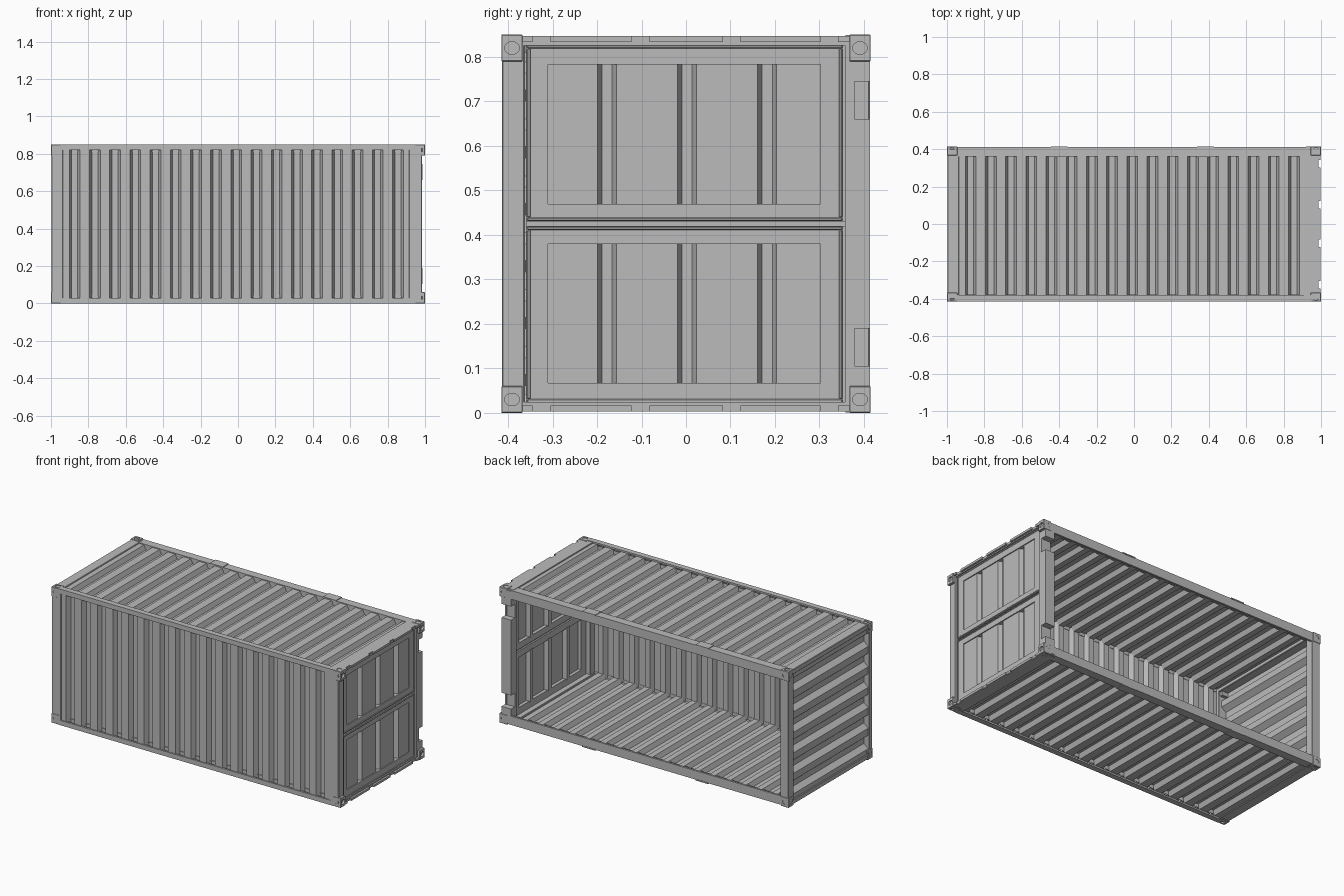
import bpy, bmesh, math
from mathutils import Vector, Matrix

cube = bpy.data.objects.get("Cube")
if cube:
    bpy.data.objects.remove(cube, do_unlink=True)

paint = bpy.data.materials.new("grey_paint")
paint.use_nodes = True
GREY = (0.5, 0.5, 0.5, 1)
paint.diffuse_color = GREY
paint.node_tree.nodes["Principled BSDF"].inputs["Base Color"].default_value = GREY

H, W = 0.85, 0.415          # overall height and half width
MID = H / 2


def finish(name, bm):
    bmesh.ops.recalc_face_normals(bm, faces=bm.faces)
    mesh = bpy.data.meshes.new(name)
    bm.to_mesh(mesh)
    bm.free()
    mesh.materials.append(paint)
    ob = bpy.data.objects.new(name, mesh)
    bpy.context.collection.objects.link(ob)
    return ob


def boxes(name, spans, bevel=0.0):
    """One object from boxes given as (x range, y range, z range)."""
    bm = bmesh.new()
    for span in spans:
        lo, hi = Vector([s[0] for s in span]), Vector([s[1] for s in span])
        m = Matrix.Translation((lo + hi) / 2) @ Matrix.Diagonal((*(hi - lo), 1))
        bmesh.ops.create_cube(bm, size=1, matrix=m)
    if bevel:
        bmesh.ops.bevel(bm, geom=list(bm.edges), offset=bevel, segments=1, affect='EDGES')
    return finish(name, bm)


def sheet(name, profile, v_range, place, thick=0.004):
    """Folded sheet: profile of (u, depth) swept over v; place maps to xyz."""
    bm = bmesh.new()
    rows = [[bm.verts.new(place(u, v, d)) for v in v_range] for u, d in profile]
    for a, b in zip(rows, rows[1:]):
        bm.faces.new((a[0], a[1], b[1], b[0]))
    ob = finish(name, bm)
    mod = ob.modifiers.new("thickness", 'SOLIDIFY')
    mod.thickness, mod.offset = thick, 0
    return ob


def corrugation(start, end, first, pitch, count, depth, ramp, floor):
    pts = [(start, 0)]
    for i in range(count):
        u = first + i * pitch
        pts += [(u, 0), (u + ramp, depth),
                (u + ramp + floor, depth), (u + 2 * ramp + floor, 0)]
    return pts + [(end, 0)]


def flip(span):
    return (span[0], span[1], (H - span[2][1], H - span[2][0]))


def both(*spans):
    """Repeat boxes at the top and bottom."""
    return list(spans) + [flip(s) for s in spans]


# Corrugated walls
ribs = corrugation(-0.94, 0.925, -0.903, 0.108, 17, 0.028, 0.013, 0.034)
sheet("front_wall", ribs, (0.015, H - 0.015), lambda u, v, d: (u, -W + 0.008 + d, v))
sheet("top_wall", ribs, (-0.385, 0.375), lambda u, v, d: (u, v, H - 0.012 - d))
sheet("bottom_wall", ribs, (-0.385, 0.375), lambda u, v, d: (u, v, 0.012 + d))
end_ribs = corrugation(0.015, H - 0.015, 0.062, 0.128, 6, 0.03, 0.025, 0.036)
sheet("left_end_wall", end_ribs, (-0.395, 0.37), lambda u, v, d: (-0.988 + d, v, u))

# Long rails
boxes("front_rails", both(((-0.95, 0.95), (-W, -0.38), (0, 0.01)),
                          ((-0.95, 0.95), (-W, -W + 0.012), (0, 0.03))))
boxes("back_rails", both(((-0.95, 0.95), (0.36, W - 0.003), (0.005, 0.017)),
                         ((-0.95, 0.95), (W - 0.015, W - 0.003), (0.005, 0.06)),
                         ((-0.95, 0.95), (0.36, 0.372), (0.005, 0.04))))
boxes("lift_pocket_plates", both(*[((x, x + 0.09), (0.358, W), (0.001, 0.008))
                                   for x in (-0.445, 0.337)]))

# Closed end frame
boxes("left_end_posts", [((-0.997, -0.94), (0.36, W - 0.002), (0.01, H - 0.01)),
                         ((-0.997, -0.935), (-W + 0.001, -0.385), (0.01, H - 0.01))], 0.003)
boxes("left_end_rails", both(((-0.997, -0.935), (-0.4, 0.4), (0.004, 0.034))), 0.003)

# Door end frame, with two notches through the sill
boxes("door_header", [((0.915, 0.985), (-W + 0.001, -0.362), (0.01, H - 0.01))], 0.003)
NOTCHES = ((0.105, 0.19), (0.66, 0.745))
boxes("door_sill", [((0.92, 0.985), (0.357, 0.376), (0.01, H - 0.01))] +
      [((0.92, 0.985), (0.376, W - 0.001), z)
       for z in ((0.01, 0.105), (0.19, 0.66), (0.745, H - 0.01))])
boxes("notch_edges", [((0.975, 0.987), (0.374, 0.379), z) for z in NOTCHES])
boxes("door_end_rails", both(((0.91, 0.985), (-0.4, 0.4), (0.003, 0.024))))
lips = [(-0.4, -0.345), (-0.305, -0.122), (-0.082, 0.083), (0.123, 0.302), (0.342, 0.4)]
boxes("rail_lips", both(*[((0.98, 0.997), y, (0.003, 0.017)) for y in lips]))
boxes("hinge_blocks", both(*[((0.972, 0.987), (a[1], b[0]), (0.007, 0.02))
                             for a, b in zip(lips, lips[1:])]))

# Doors: flat border around a grooved panel
FACE = 0.972
groove = corrugation(-0.31, 0.302, -0.2, 0.18, 3, 0.024, 0.01, 0.025)
for name, flipped in (("lower_door", False), ("upper_door", True)):
    x = (FACE - 0.03, FACE)
    border = [(x, (-0.36, -0.31), (0.022, 0.42)), (x, (0.302, 0.357), (0.022, 0.42)),
              (x, (-0.31, 0.302), (0.022, 0.067)), (x, (-0.31, 0.302), (0.38, 0.42))]
    xs = (FACE, FACE + 0.006)
    seal = [(xs, (-0.357, 0.352), (0.023, 0.031)), (xs, (-0.357, 0.352), (0.411, 0.419)),
            (xs, (-0.357, -0.349), (0.031, 0.411)), (xs, (0.344, 0.352), (0.031, 0.411))]
    z = (0.06, 0.387)
    if flipped:
        border, seal = [flip(s) for s in border], [flip(s) for s in seal]
        z = (H - z[1], H - z[0])
    boxes(name + "_border", border)
    boxes(name + "_seal", seal, 0.002)
    sheet(name + "_panel", groove, z, lambda u, v, d: (FACE - 0.008 - d, u, v))
boxes("door_gap_strip", [((FACE - 0.02, FACE - 0.008), (-0.36, 0.357), (0.418, 0.432))])

# Corner castings: one block with oval pockets, mirrored to all eight corners
size = Vector((0.055, 0.048, 0.06))
outer = Vector((1, W, MID))
casting = boxes("corner_castings", [[(o - s, o) for o, s in zip(outer, size)]], 0.002)
centre = outer - size / 2
cutters = []
for axis, rot in enumerate((Matrix.Rotation(math.pi / 2, 4, 'Y'),
                            Matrix.Rotation(math.pi / 2, 4, 'X'), Matrix())):
    bm = bmesh.new()
    bmesh.ops.create_cone(bm, cap_ends=True, segments=16, radius1=0.5, radius2=0.5,
                          depth=1, matrix=rot)
    spot, scale = centre.copy(), Vector((0.03, 0.034, 0.028))
    spot[axis], scale[axis] = outer[axis], 0.024
    bmesh.ops.transform(bm, verts=bm.verts,
                        matrix=Matrix.Translation(spot) @ Matrix.Diagonal((*scale, 1)))
    cutter = finish("pocket_cutter", bm)
    cutter.hide_render = True
    cutters.append(cutter)
    cut = casting.modifiers.new("pocket", 'BOOLEAN')
    cut.operation, cut.solver, cut.object = 'DIFFERENCE', 'EXACT', cutter
bpy.context.view_layer.update()
cut_mesh = bpy.data.meshes.new_from_object(
    casting.evaluated_get(bpy.context.evaluated_depsgraph_get()))
casting.modifiers.clear()
casting.data = cut_mesh
for cutter in cutters:
    bpy.data.objects.remove(cutter, do_unlink=True)
casting.location.z = MID
mirror = casting.modifiers.new("corners", 'MIRROR')
mirror.use_axis = (True, True, True)
mirror.use_mirror_merge = False
